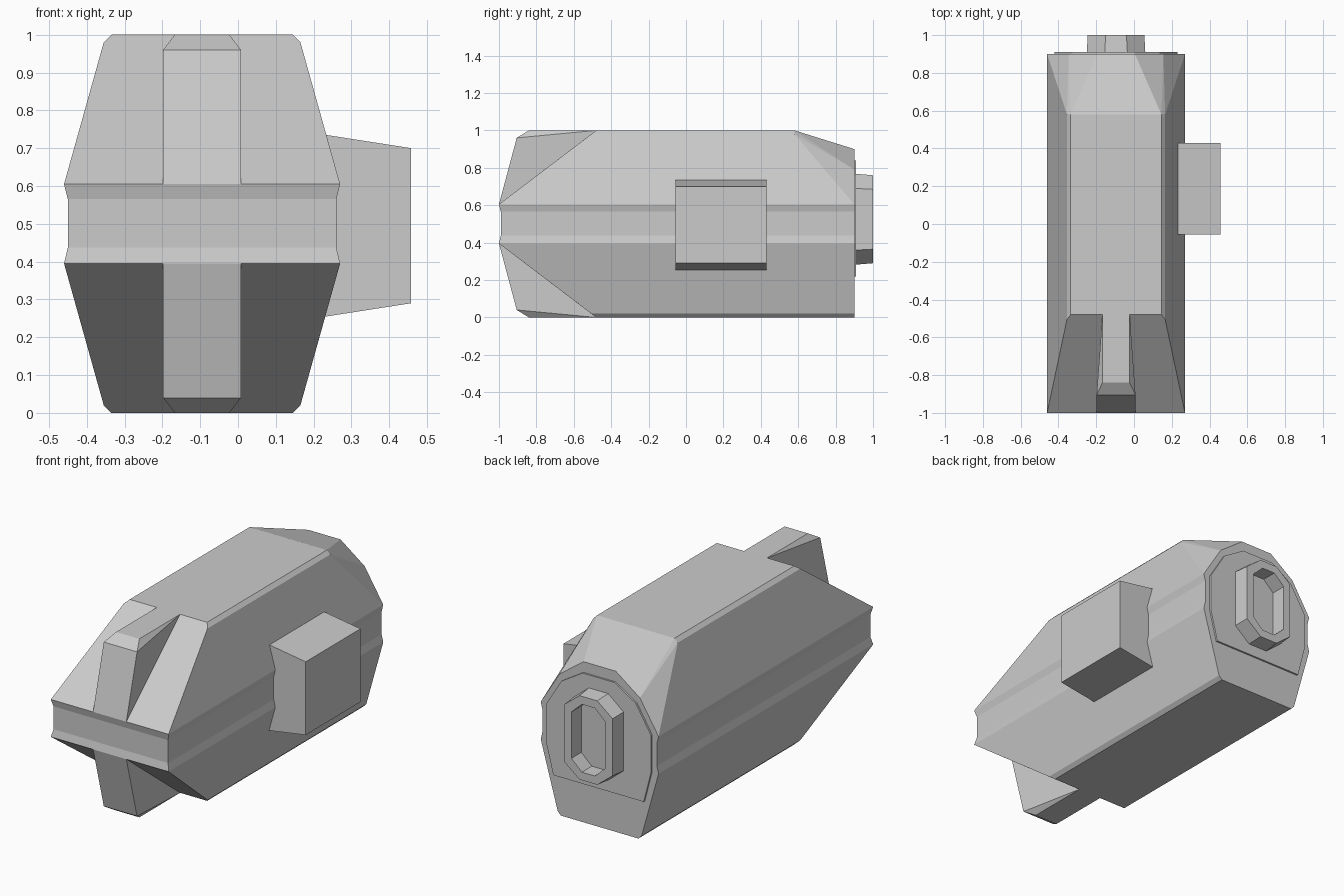
import bpy, bmesh
from mathutils import Vector

if "Cube" in bpy.data.objects:
    bpy.data.objects.remove(bpy.data.objects["Cube"], do_unlink=True)

CX = -0.095          # centre plane of the hull
FRONT, BACK = -1.0, 0.9
LOW, HIGH = 0.395, 0.605

grey = bpy.data.materials.new("plain grey")
grey.use_nodes = True
colour = (0.6, 0.6, 0.6, 1)
grey.diffuse_color = colour
grey.node_tree.nodes["Principled BSDF"].inputs["Base Color"].default_value = colour


def finish(name, bm):
    bmesh.ops.remove_doubles(bm, verts=bm.verts, dist=0.0005)
    bmesh.ops.recalc_face_normals(bm, faces=bm.faces)
    mesh = bpy.data.meshes.new(name)
    bm.to_mesh(mesh)
    bm.free()
    mesh.materials.append(grey)
    obj = bpy.data.objects.new(name, mesh)
    bpy.context.collection.objects.link(obj)
    return obj


def mirrored(points):
    """Half width, y, z points on both sides of the centre plane."""
    return [Vector((CX + s * w, y, z)) for w, y, z in points for s in (-1, 1)]


def add_hull(bm, points):
    verts = [bm.verts.new(p) for p in points]
    geom = bmesh.ops.convex_hull(bm, input=verts)["geom"]
    faces = [f for f in geom if isinstance(f, bmesh.types.BMFace)]
    edges = list({e for f in faces for e in f.edges})
    bmesh.ops.dissolve_limit(bm, angle_limit=0.01, verts=verts, edges=edges)


def outline(bm, half, y):
    """Closed loop from the right half of an outline given as (half width, z)."""
    pts = [(CX + w, z) for w, z in half] + [(CX - w, z) for w, z in reversed(half)]
    return [bm.verts.new((x, y, z)) for x, z in pts]


def bridge(bm, a, b):
    for i in range(len(a)):
        j = (i + 1) % len(a)
        bm.faces.new((a[i], a[j], b[j], b[i]))


# Main hull: faceted upper and lower shells joined by a grooved waist
bm = bmesh.new()
front_ridge = [(0.365, FRONT, HIGH), (0.26, -0.506, 0.98), (0.24, -0.48, 1)]
upper = front_ridge + [(0.26, 0.58, 0.98), (0.24, 0.58, 1), (0.365, BACK, HIGH),
                       (0.25, BACK, 0.79), (0.1, BACK, 0.9)]
lower = [(w, y, 1 - z) for w, y, z in front_ridge]
lower += [(w, BACK, z) for w, y, z in lower]
add_hull(bm, mirrored(upper))
add_hull(bm, mirrored(lower))
inner = [f for f in bm.faces if all(LOW - 0.01 < v.co.z < HIGH + 0.01 for v in f.verts)
         and abs(f.normal.z) > 0.9]
bmesh.ops.delete(bm, geom=inner, context='FACES')
rings = []
for z, inset in ((LOW, 0), (0.437, 0.01), (0.565, 0.01), (HIGH, 0)):
    w = 0.365 - inset
    corners = ((-w, FRONT + inset), (w, FRONT + inset), (w, BACK), (-w, BACK))
    rings.append([bm.verts.new((CX + x, y, z)) for x, y in corners])
for a, b in zip(rings, rings[1:]):
    bridge(bm, a, b)
finish("main_hull", bm)

# Tapered fins on the front slopes, above and below
fin = [(0.103, FRONT, HIGH), (0.103, -0.905, 0.96), (0.072, -0.84, 1), (0.072, -0.48, 1)]
for name, flip in (("upper_fin", False), ("lower_fin", True)):
    bm = bmesh.new()
    add_hull(bm, mirrored([(w, y, 1 - z if flip else z) for w, y, z in fin]))
    finish(name, bm)

# Thin plate on the rear face
bm = bmesh.new()
plate = [(0.28, 0.22), (0.325, 0.395), (0.325, 0.605), (0.23, 0.76), (0.1, 0.84)]
a, b = outline(bm, plate, BACK), outline(bm, plate, 0.91)
bridge(bm, a, b)
bm.faces.new(a)
bm.faces.new(b)
finish("rear_plate", bm)

# Hollow eight-sided nozzle on the plate
bm = bmesh.new()


def octagon(w, h, top, side, y):
    mid = 0.525
    return outline(bm, [(top, mid - h), (w, mid - side), (w, mid + side), (top, mid + h)], y)


loops = [octagon(0.155, 0.243, 0.06, 0.165, 0.905), octagon(0.15, 0.235, 0.055, 0.16, 1),
         octagon(0.105, 0.19, 0.04, 0.13, 1), octagon(0.105, 0.19, 0.04, 0.13, 0.912)]
for a, b in zip(loops, loops[1:]):
    bridge(bm, a, b)
bm.faces.new(loops[-1])
finish("rear_nozzle", bm)

# Tapered pod on the left side
bm = bmesh.new()
add_hull(bm, [Vector((x, y, z)) for x, lo, hi in ((0.15, 0.242, 0.748), (0.458, 0.29, 0.7))
              for y in (-0.055, 0.43) for z in (lo, hi)])
finish("left_side_pod", bm)
